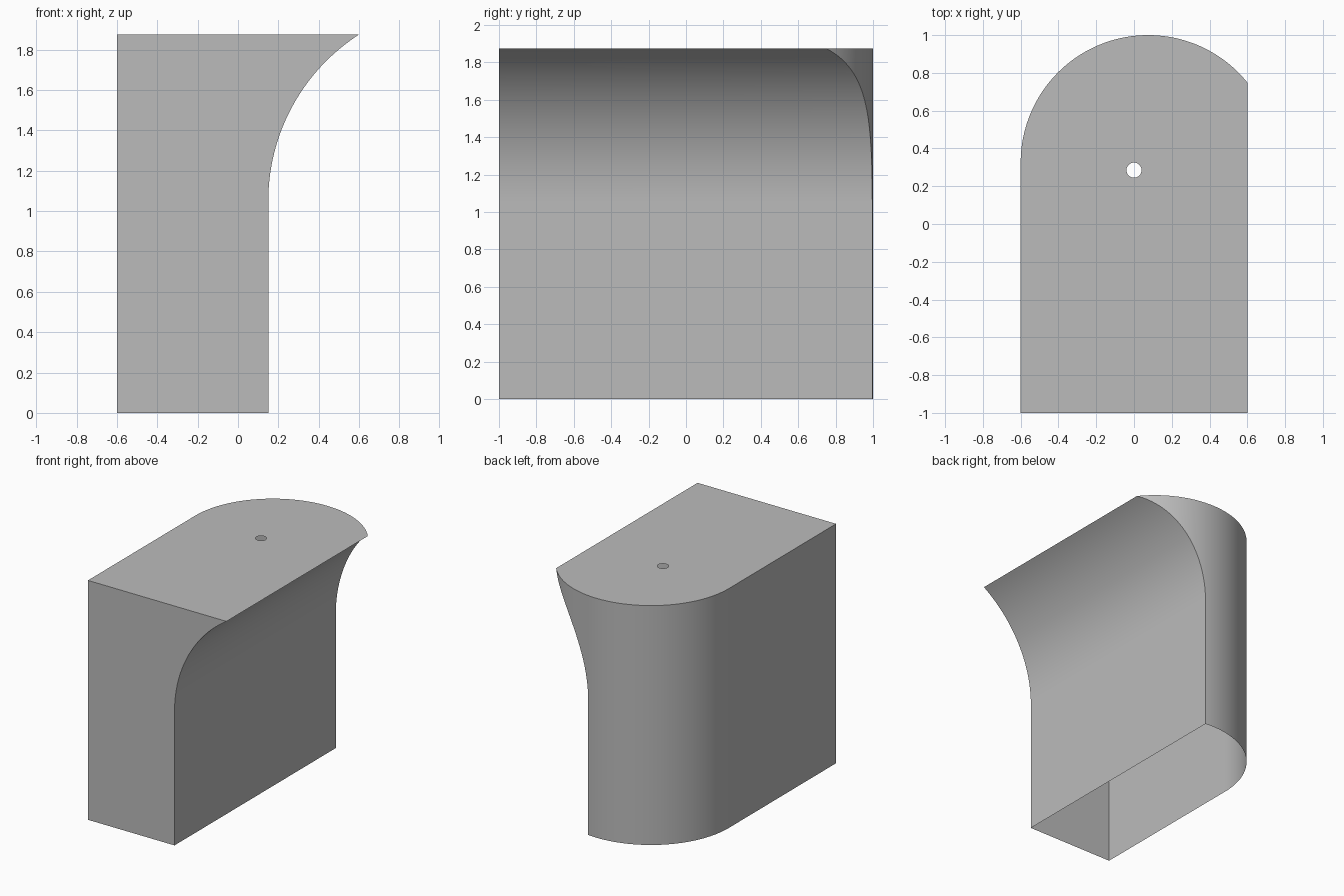
import bpy, bmesh, math

cube = bpy.data.objects.get("Cube")
if cube:
    bpy.data.objects.remove(cube, do_unlink=True)

LEFT, WAIST, RIGHT = -0.6, 0.15, 0.6     # x of left wall, lower right wall, overhang tip
FRONT, TOP = -1.0, 1.875
R = 0.675                                # radius of the rounded back
CX, CY = LEFT + R, 1.0 - R
BEND = 1.05                              # height where the overhang starts
HOLE_Y, HOLE_R = 0.285, 0.04

bm = bmesh.new()


def face(*points):
    return bm.faces.new([bm.verts.new(p) for p in points])


def back_y(x):
    return CY + math.sqrt(R * R - (x - CX) ** 2)


# Overhang profile: an arc that leaves the lower wall vertically
dx, dz = RIGHT - WAIST, TOP - BEND
flare = (dx * dx + dz * dz) / (2 * dx)
sweep = math.asin(dz / flare)
N = 32
profile = [(WAIST + flare * (1 - math.cos(sweep * i / N)),
            BEND + flare * math.sin(sweep * i / N)) for i in range(N + 1)]
profile[-1] = (RIGHT, TOP)

# Plan of the full-height back wall, from the left wall to the waist
end = math.acos((WAIST - CX) / R)
M = 48
angles = [math.pi + (end - math.pi) * i / M for i in range(M + 1)]
plan = [(CX + R * math.cos(a), CY + R * math.sin(a)) for a in angles]

# Flat front and left wall
face((LEFT, FRONT, 0), (WAIST, FRONT, 0),
     *[(x, FRONT, z) for x, z in profile], (LEFT, FRONT, TOP))
face((LEFT, FRONT, 0), (LEFT, FRONT, TOP), (LEFT, CY, TOP), (LEFT, CY, 0))

# Rounded back, full height
for i, ((x0, y0), (x1, y1)) in enumerate(zip(plan, plan[1:])):
    seam = [(x1, y1, BEND)] if i == M - 1 else []
    face((x0, y0, 0), (x0, y0, TOP), (x1, y1, TOP), *seam, (x1, y1, 0))

# Lower right wall
y = back_y(WAIST)
face((WAIST, FRONT, 0), (WAIST, y, 0), (WAIST, y, BEND), (WAIST, FRONT, BEND))

# Curved overhang and the back wall above it
for (x0, z0), (x1, z1) in zip(profile, profile[1:]):
    y0, y1 = back_y(x0), back_y(x1)
    face((x0, FRONT, z0), (x0, y0, z0), (x1, y1, z1), (x1, FRONT, z1))
    tip = [] if z1 == TOP else [(x1, y1, z1)]
    face((x0, y0, z0), (x0, y0, TOP), (x1, y1, TOP), *tip)

bmesh.ops.remove_doubles(bm, verts=bm.verts[:], dist=1e-5)

# Flat top with a small round hole; the bottom stays open
rim = [e for e in bm.edges if e.is_boundary
       and all(abs(v.co.z - TOP) < 1e-4 for v in e.verts)]
ring = [bm.verts.new((HOLE_R * math.cos(math.tau * i / 32),
                      HOLE_Y + HOLE_R * math.sin(math.tau * i / 32), TOP))
        for i in range(32)]
rim += [bm.edges.new((ring[i - 1], ring[i])) for i in range(32)]
bmesh.ops.triangle_fill(bm, use_beauty=True, edges=rim)
bmesh.ops.recalc_face_normals(bm, faces=bm.faces[:])

mesh = bpy.data.meshes.new("shell")
bm.to_mesh(mesh)
bm.free()
shell = bpy.data.objects.new("shell", mesh)
bpy.context.collection.objects.link(shell)

# Plain grey material
grey = bpy.data.materials.new("grey")
grey.use_nodes = True
colour = (0.5, 0.5, 0.5, 1)
grey.diffuse_color = colour
grey.node_tree.nodes["Principled BSDF"].inputs["Base Color"].default_value = colour
mesh.materials.append(grey)

bpy.ops.object.select_all(action='DESELECT')
shell.select_set(True)
bpy.context.view_layer.objects.active = shell
bpy.ops.object.shade_smooth_by_angle(angle=math.radians(25))
